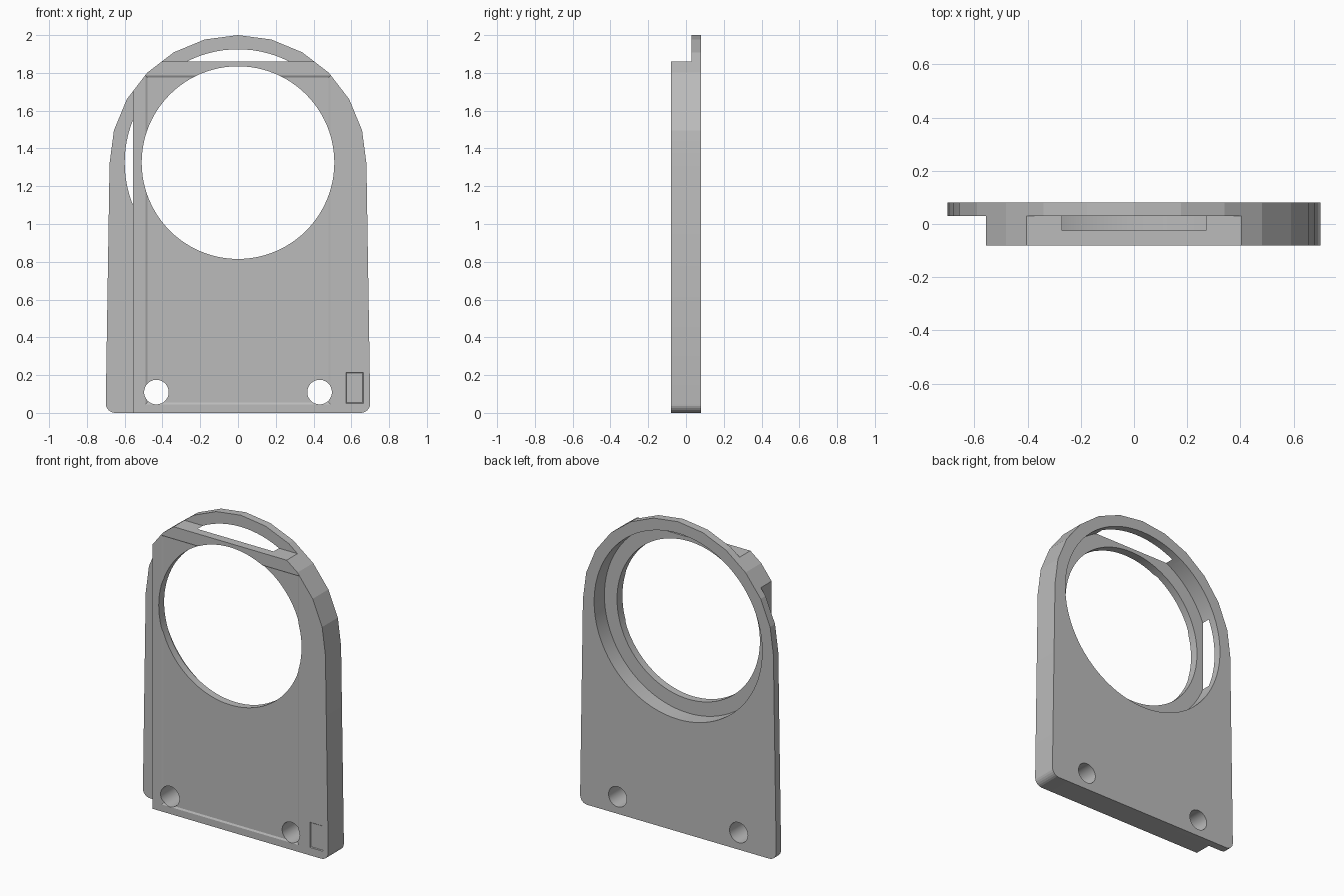
import bpy, bmesh, math

cube = bpy.data.objects.get("Cube")
if cube:
    bpy.data.objects.remove(cube, do_unlink=True)

grey = bpy.data.materials.new("plain grey")
grey.use_nodes = True
colour = (0.5, 0.5, 0.5, 1)
grey.diffuse_color = colour
grey.node_tree.nodes["Principled BSDF"].inputs["Base Color"].default_value = colour

FRONT, BACK, STEP = -0.08, 0.08, 0.03
RING_Z = 1.325


def loft(name, ring_a, y_a, ring_b, y_b):
    """Solid between two matching x-z outlines at two depths."""
    bm = bmesh.new()
    a = [bm.verts.new((x, y_a, z)) for x, z in ring_a]
    b = [bm.verts.new((x, y_b, z)) for x, z in ring_b]
    bm.faces.new(a)
    bm.faces.new(b[::-1])
    n = len(a)
    for i in range(n):
        bm.faces.new((a[i], b[i], b[(i + 1) % n], a[(i + 1) % n]))
    bmesh.ops.recalc_face_normals(bm, faces=bm.faces)
    mesh = bpy.data.meshes.new(name)
    bm.to_mesh(mesh)
    bm.free()
    mesh.materials.append(grey)
    ob = bpy.data.objects.new(name, mesh)
    bpy.context.collection.objects.link(ob)
    return ob


def arc(cx, cz, r, start, end, steps):
    angles = [math.radians(start + (end - start) * i / steps) for i in range(steps + 1)]
    return [(cx + r * math.cos(t), cz + r * math.sin(t)) for t in angles]


def rect(x0, x1, z0, z1):
    return [(x0, z0), (x1, z0), (x1, z1), (x0, z1)]


def cut(name, ring_a, y_a, ring_b, y_b):
    cutter = loft(name, ring_a, y_a, ring_b, y_b)
    mod = plate.modifiers.new(name, 'BOOLEAN')
    mod.operation = 'DIFFERENCE'
    mod.solver = 'EXACT'
    mod.object = cutter
    bpy.context.view_layer.objects.active = plate
    bpy.ops.object.modifier_apply(modifier=name)
    bpy.data.objects.remove(cutter, do_unlink=True)


def cut_round(name, x, z, r, y_a, y_b, sides):
    ring = arc(x, z, r, 0, 360, sides)[:-1]
    cut(name, ring, y_a, ring, y_b)


def cut_dent(name, x0, x1, z0, z1, slope, depth):
    """Shallow recess in the front face with sloping edges."""
    outer = rect(x0 - slope, x1 + slope, z0 - slope, z1 + slope)
    cut(name, outer, FRONT - depth, rect(x0, x1, z0, z1), FRONT + depth)


# Tapered plate with rounded lower corners and a faceted arched top
outline = (arc(-0.65, 0.05, 0.05, 180, 270, 6) + arc(0.65, 0.05, 0.05, 270, 360, 6)
           + arc(0, 1.32, 0.68, 0, 180, 12))
plate = loft("mounting_plate", outline, FRONT, outline, BACK)

# Front steps along one side and across the top
for name, area in (("side_step", rect(-1, -0.555, -1, 3)), ("top_step", rect(-1, 1, 1.86, 3))):
    cut(name, area, -1, area, STEP)

# Large opening, rear counterbore and screw holes
cut_round("opening", 0, RING_Z, 0.51, -1, 1, 96)
cut_round("counterbore", 0, RING_Z, 0.6, -0.025, 1, 96)
for side in (-1, 1):
    cut_round("screw_hole", side * 0.432, 0.11, 0.065, -1, 1, 48)

# Shallow front panel and small corner dent
cut_dent("front_panel", -0.48, 0.48, 0.055, 1.775, 0.02, 0.006)
cut_dent("corner_dent", 0.575, 0.66, 0.055, 0.21, 0.008, 0.005)

plate.select_set(True)
bpy.context.view_layer.objects.active = plate
bpy.ops.object.shade_smooth_by_angle(angle=math.radians(10))
